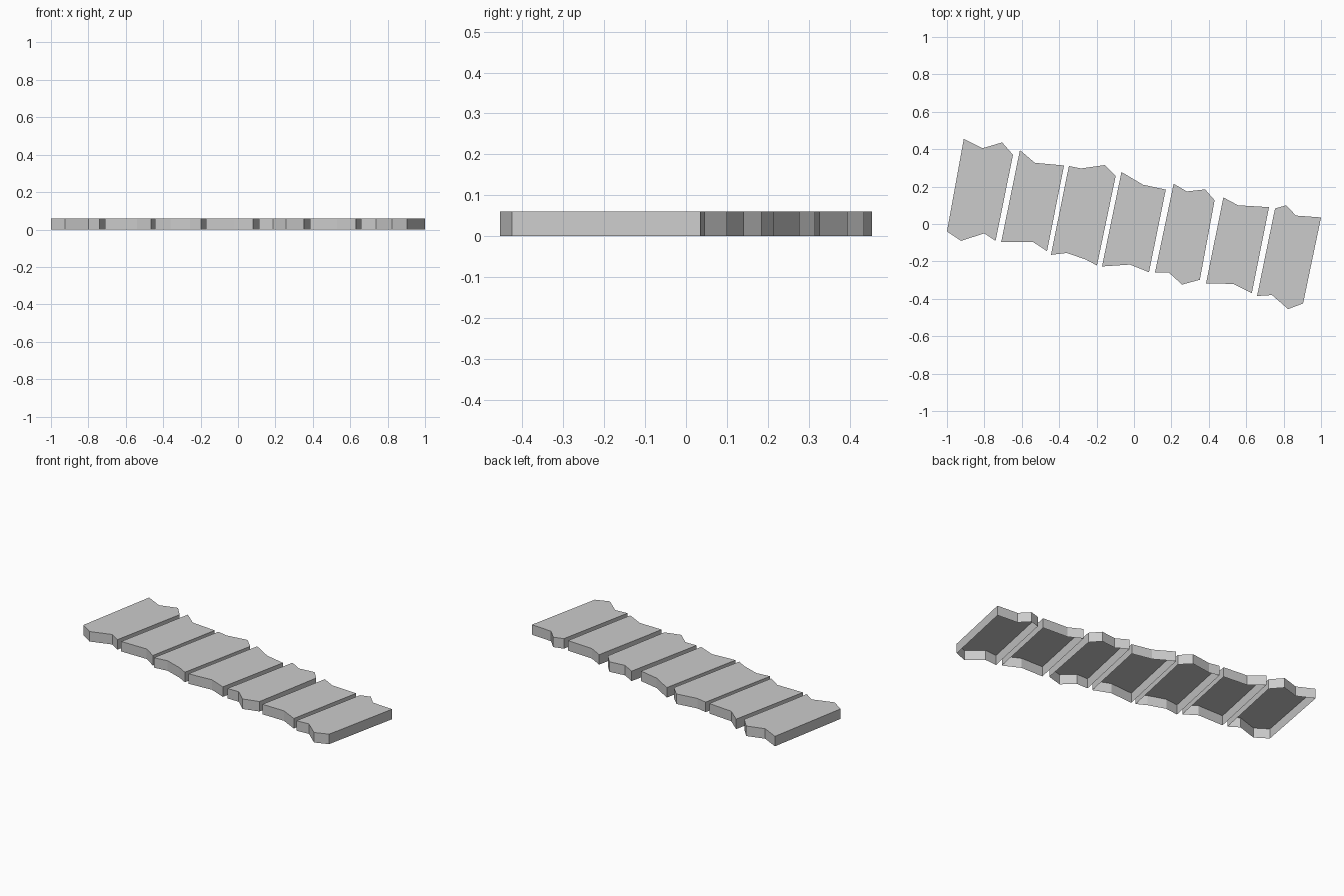
import bpy, bmesh

HEIGHT = 0.06

# Outline of each broken plank: back edge left to right, then front edge right to left
OUTLINES = [
    [(-.91, .455), (-.81, .405), (-.705, .436), (-.647, .37),
     (-.74, -.09), (-.80, -.05), (-.925, -.09), (-1, -.04)],
    [(-.61, .395), (-.53, .327), (-.374, .313),
     (-.465, -.145), (-.54, -.096), (-.71, -.096)],
    [(-.348, .31), (-.283, .297), (-.157, .315), (-.098, .256),
     (-.198, -.222), (-.257, -.19), (-.36, -.155), (-.444, -.165)],
    [(-.067, .278), (.048, .21), (.17, .184),
     (.08, -.258), (-.021, -.217), (-.171, -.227)],
    [(.212, .215), (.283, .174), (.38, .185), (.431, .127),
     (.352, -.298), (.257, -.324), (.187, -.26), (.112, -.26)],
    [(.478, .142), (.556, .1), (.722, .09),
     (.63, -.37), (.53, -.32), (.385, -.318)],
    [(.754, .083), (.813, .1), (.866, .045), (1, .035),
     (.904, -.425), (.824, -.455), (.738, -.38), (.658, -.385)],
]


def plank(name, outline):
    """Flat top with vertical sides, open underneath."""
    bm = bmesh.new()
    pts = outline[::-1]  # counter-clockwise, so the top faces up
    low = [bm.verts.new((x, y, 0)) for x, y in pts]
    high = [bm.verts.new((x, y, HEIGHT)) for x, y in pts]
    bm.faces.new(high)
    for i in range(len(pts)):
        j = (i + 1) % len(pts)
        bm.faces.new((low[i], low[j], high[j], high[i]))
    mesh = bpy.data.meshes.new(name)
    bm.to_mesh(mesh)
    bm.free()
    bpy.context.collection.objects.link(bpy.data.objects.new(name, mesh))


# Row of planks
for n, outline in enumerate(OUTLINES, 1):
    plank(f"plank_{n}", outline)
